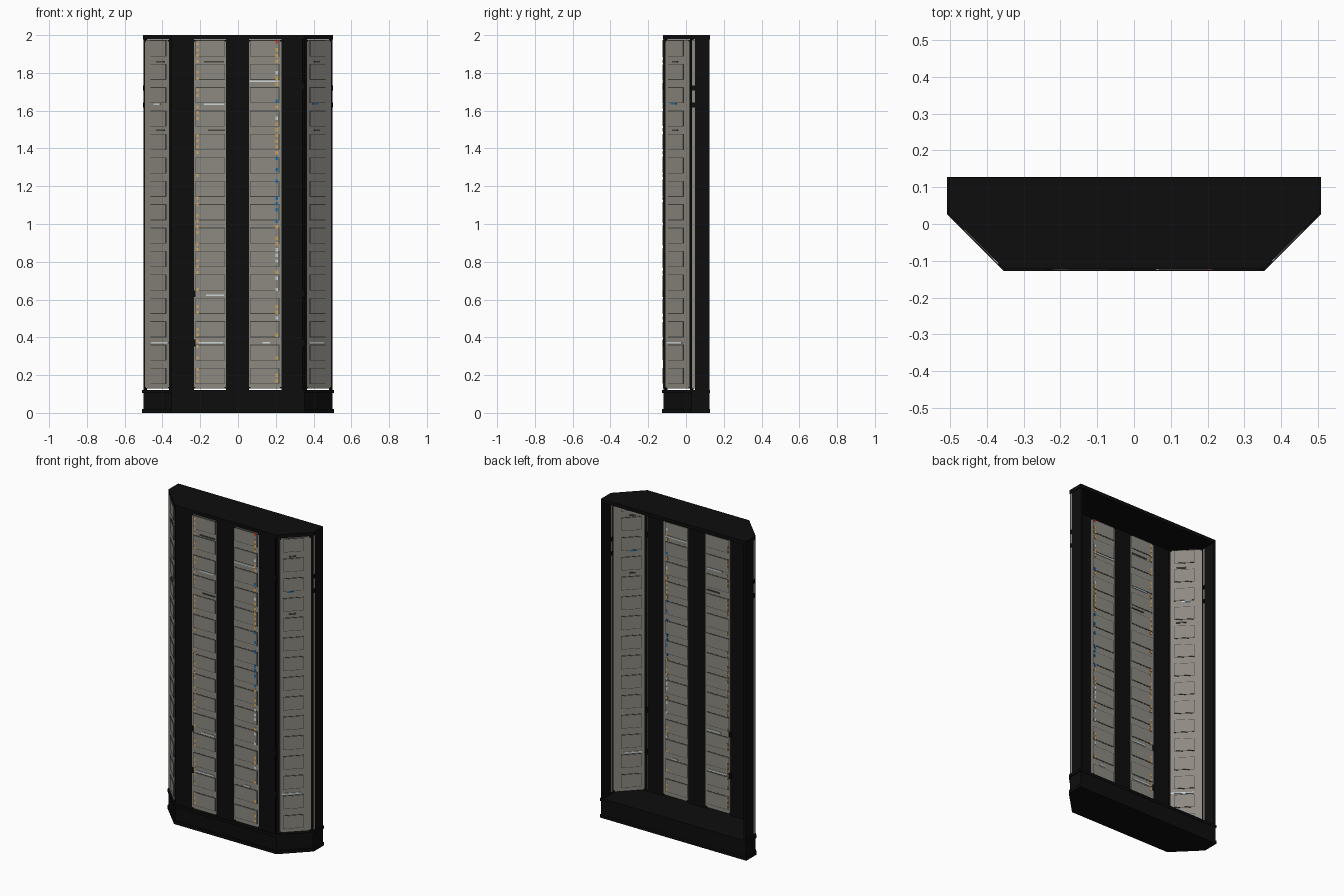
import bpy, bmesh, random
from mathutils import Vector

if "Cube" in bpy.data.objects:
    bpy.data.objects.remove(bpy.data.objects["Cube"])

random.seed(4)
COL = {
    "black": (0.004, 0.004, 0.004), "warm_grey": (0.27, 0.255, 0.225),
    "dark_grey": (0.06, 0.058, 0.05), "pale_white": (0.62, 0.68, 0.70),
    "amber": (0.68, 0.40, 0.10), "blue": (0.015, 0.16, 0.40), "red": (0.6, 0.06, 0.02),
}
MATS = {}
for n, c in COL.items():
    m = bpy.data.materials.new(n)
    m.diffuse_color = (*c, 1)
    m.use_nodes = True
    m.node_tree.nodes["Principled BSDF"].inputs["Base Color"].default_value = m.diffuse_color
    MATS[n] = m
parts = {}


def part(name, mat):
    if name not in parts:
        parts[name] = (bmesh.new(), mat)
    return parts[name][0]


def prism(bm, pts, z0, z1):
    lo = [bm.verts.new((x, y, z0)) for x, y in pts]
    hi = [bm.verts.new((x, y, z1)) for x, y in pts]
    bm.faces.new(lo[::-1])
    bm.faces.new(hi)
    k = len(pts)
    for i in range(k):
        j = (i + 1) % k
        bm.faces.new((lo[i], lo[j], hi[j], hi[i]))


def outline(o):
    """Plan of the bay, moved inward by o, counter-clockwise from front left."""
    h, yf, yb, c = 0.508 - o, -0.127 + o, 0.1275 - o * 0.3, 0.482 - o * 1.414
    right = [(yf + c, yf), (h, h - c), (h, yb)]
    return right + [(-x, y) for x, y in reversed(right)]


T = 0.014              # wall thickness
Z0, Z1 = 0.13, 1.975   # panel opening


class Wall:
    """Local frame: u along the wall, d outward from its outer face."""
    def __init__(self, p0, p1):
        self.p = Vector(p0)
        v = Vector(p1) - self.p
        self.len = v.length
        self.u = v.normalized()
        self.n = Vector((self.u.y, -self.u.x))

    def box(self, bm, u0, u1, z0, z1, proud=0.0, d0=None):
        lo = -T - proud if d0 is None else d0
        pts = [self.p + self.u * a + self.n * d
               for a, d in ((u0, proud), (u0, lo), (u1, lo), (u1, proud))]
        prism(bm, [(q.x, q.y) for q in pts][::-1], z0, z1)

    def posts(self, name, gaps):
        """Black wall around the openings."""
        bm = part(name, "black")
        a = 0
        for g0, g1 in gaps + [(self.len, self.len)]:
            if g0 - a > 1e-4:
                self.box(bm, a, g0, 0.1, 1.99)
            a = g1

    def panel(self, name, u0, u1, b0, b1):
        """Grey panel with cut corners and a column of outlined drawers."""
        self.box(part(name, "warm_grey"), u0, u1, Z0, Z1, 0.001)
        for a in (u0, u1 - 0.008):
            for z in (Z0, Z1 - 0.008):
                self.box(part(name + "_corners", "black"), a, a + 0.008, z, z + 0.008, 0.002)
        for i in range(15):
            z = 0.195 + i * 0.1239
            e = 0.0035
            self.box(part(name + "_drawer_gaps", "dark_grey"),
                     b0 - e, b1 + e, z - 0.039 - e, z + 0.039 + e, 0.002)
            self.box(part(name + "_drawers", "warm_grey"), b0, b1, z - 0.039, z + 0.039, 0.004)

    def mark(self, name, mat, u0, u1, z, h=0.008):
        self.box(part(name, mat), u0, u1, z - h / 2, z + h / 2, 0.005)


# base plinth with two flanges, and top cap
for name, o, z0, z1 in (("base_foot", 0, 0, 0.02), ("base_plinth", 0.007, 0.02, 0.105),
                        ("base_rim", 0, 0.105, 0.122), ("top_cap", 0.005, 1.978, 2.0)):
    prism(part(name, "black"), outline(o), z0, z1)

P = outline(0.007)
right_cham, right_side = Wall(P[0], P[1]), Wall(P[1], P[2])
left_side, left_cham, front = Wall(P[3], P[4]), Wall(P[4], P[5]), Wall(P[5], P[0])
fx = front.len / 2     # converts x to u on the front wall

# front wall: two panels and one narrow recessed light strip
front.posts("front_posts", [(fx - 0.233, fx - 0.063), (fx + 0.058, fx + 0.231),
                            (fx + 0.341, fx + 0.350)])
front.panel("front_left_panel", fx - 0.233, fx - 0.063, fx - 0.222, fx - 0.072)
front.panel("front_right_panel", fx + 0.058, fx + 0.231, fx + 0.066, fx + 0.215)
bm = part("front_slit_strip", "warm_grey")
pts = [front.p + front.u * a + front.n * d for a, d in
       ((fx + 0.341, -T), (fx + 0.350, -T), (fx + 0.350, -T + 0.003), (fx + 0.341, -T + 0.003))]
prism(bm, [(q.x, q.y) for q in pts][::-1], Z0, Z1)

# angled corner walls
L = right_cham.len
right_cham.posts("right_corner_posts", [(0.018, 0.198)])
right_cham.panel("right_corner_panel", 0.018, 0.198, 0.040, 0.152)
left_cham.posts("left_corner_posts", [(L - 0.198, L - 0.018)])
left_cham.panel("left_corner_panel", L - 0.198, L - 0.018, L - 0.152, L - 0.040)

# side walls, each with one narrow strip
S = right_side.len
for w, side, a in ((right_side, "right", 0.003), (left_side, "left", S - 0.018)):
    w.posts(side + "_side_posts", [(a, a + 0.015)])
    w.box(part(side + "_side_strip", "warm_grey"), a, a + 0.015, Z0, Z1)
    for z in (1.63, 1.72):
        w.box(part(side + "_side_clips", "black"), a, a + 0.016, z - 0.012, z + 0.012, 0.003)

# clips bridging the slit and the panel edges
for x, z in ((0.346, 0.37), (0.346, 0.63), (0.346, 1.73), (-0.233, 0.63), (-0.233, 0.37)):
    front.mark("front_clips", "black", fx + x - 0.008, fx + x + 0.008, z, 0.035)

# pale and dark bars across the panels
for x0, x1, z, mat in ((-0.21, -0.08, 0.372, "pale_white"), (-0.17, -0.075, 0.622, "pale_white"),
                       (-0.18, -0.075, 1.635, "pale_white"), (0.06, 0.215, 1.757, "pale_white"),
                       (0.13, 0.17, 0.372, "pale_white"), (-0.18, -0.075, 1.858, "dark_grey"),
                       (-0.16, -0.07, 1.497, "dark_grey")):
    front.mark("front_bars_" + mat, mat, fx + x0, fx + x1, z)
for w, a, b in ((right_cham, 0.03, 0.14), (left_cham, L - 0.15, L - 0.02)):
    w.mark("corner_bars_pale", "pale_white", a, b, 0.372)
    w.mark("corner_bars_dark", "dark_grey", a + 0.04, b - 0.03, 1.858)
    w.mark("corner_bars_dark", "dark_grey", a + 0.04, b - 0.03, 1.497)
left_cham.mark("corner_bars_pale", "pale_white", L - 0.13, L - 0.08, 1.635)
right_cham.mark("corner_tag_blue", "blue", 0.06, 0.10, 1.637)

# columns of small coloured indicator lights
for i in range(60):
    z = 0.17 + i * 0.0302
    if random.random() < 0.5:
        front.mark("left_lights_amber", "amber", fx - 0.219, fx - 0.209, z, 0.016)
    if random.random() < 0.6:
        mat = ("red" if z > 1.93 else "blue" if 1.0 < z < 1.35 or 1.62 < z < 1.7
               else random.choice(("amber", "amber", "pale_white")))
        front.mark("right_lights_" + mat, mat, fx + 0.199, fx + 0.211, z, 0.018)
front.mark("right_lights_red", "red", fx + 0.199, fx + 0.211, 1.965, 0.018)

# turn every part into an object
for name, (bm, mat) in parts.items():
    bmesh.ops.recalc_face_normals(bm, faces=bm.faces)
    me = bpy.data.meshes.new(name)
    bm.to_mesh(me)
    bm.free()
    me.materials.append(MATS[mat])
    bpy.context.collection.objects.link(bpy.data.objects.new(name, me))
